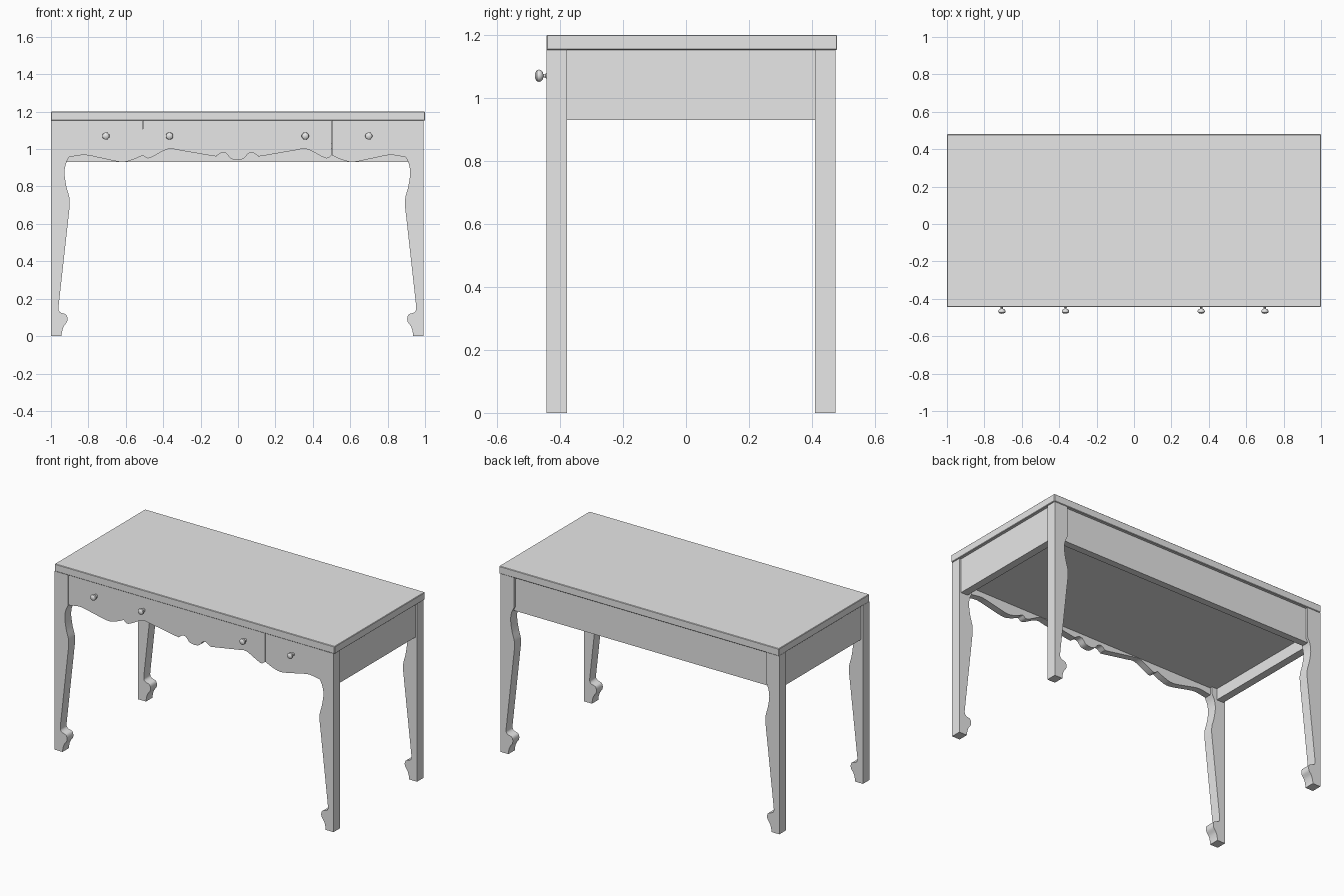
import bpy, bmesh, math
from mathutils import Matrix, Vector

cube = bpy.data.objects.get("Cube")
if cube:
    bpy.data.objects.remove(cube)

GREY = (0.8, 0.8, 0.8, 1.0)
mat = bpy.data.materials.new("light grey")
mat.use_nodes = True
mat.diffuse_color = GREY
mat.node_tree.nodes["Principled BSDF"].inputs["Base Color"].default_value = GREY

MID = -0.0035  # centre line of the frame under the top


def finish(bm, name, smooth=False):
    bmesh.ops.recalc_face_normals(bm, faces=bm.faces)
    mesh = bpy.data.meshes.new(name)
    bm.to_mesh(mesh)
    bm.free()
    mesh.materials.append(mat)
    obj = bpy.data.objects.new(name, mesh)
    bpy.context.collection.objects.link(obj)
    if smooth:
        bpy.ops.object.select_all(action='DESELECT')
        obj.select_set(True)
        bpy.context.view_layer.objects.active = obj
        bpy.ops.object.shade_smooth_by_angle(angle=math.radians(35))
    return obj


def box(name, x0, x1, y0, y1, z0, z1):
    bm = bmesh.new()
    bmesh.ops.create_cube(bm, size=1)
    for v in bm.verts:
        v.co = (x0 + (v.co.x + .5) * (x1 - x0),
                y0 + (v.co.y + .5) * (y1 - y0),
                z0 + (v.co.z + .5) * (z1 - z0))
    return finish(bm, name)


def curve(points, steps=5):
    """Smooth line through the points."""
    p = [Vector(q) for q in points]
    p = [p[0]] + p + [p[-1]]
    out = []
    for a, b, c, d in zip(p, p[1:], p[2:], p[3:]):
        for i in range(steps):
            t = i / steps
            out.append(0.5 * (2 * b + (c - a) * t + (2 * a - 5 * b + 4 * c - d) * t**2
                              + (3 * b - a - 3 * c + d) * t**3))
    return out + [p[-1]]


def slab(name, outline, y0, y1, side=1):
    """Extrude an x-z outline (x measured from the centre line) along y."""
    bm = bmesh.new()
    face = bm.faces.new([bm.verts.new((MID + side * x, y0, z)) for x, z in outline])
    ext = bmesh.ops.extrude_face_region(bm, geom=[face])
    moved = [g for g in ext["geom"] if isinstance(g, bmesh.types.BMVert)]
    bmesh.ops.translate(bm, verts=moved, vec=(0, y1 - y0, 0))
    return finish(bm, name, True)


# Table top
top = box("table_top", -1, 1, -0.443, 0.48, 1.152, 1.2)
bevel = top.modifiers.new("soft_edge", 'BEVEL')
bevel.width = 0.003
bevel.segments = 1

# Legs: straight outer edge, curved inner edge with a scroll foot
knee = curve([(.9, .957), (.917, .92), (.924, .87), (.914, .8), (.898, .74), (.897, .69)])
foot = curve([(.956, .16), (.955, .138), (.942, .125), (.918, .117), (.909, .1),
              (.911, .077), (.928, .052), (.937, .025), (.94, 0)])
leg = [(.996, 0), (.996, 1.153), (.9, 1.153)] + knee + foot
for side, s_name in ((1, "left"), (-1, "right")):
    slab("front_leg_" + s_name, leg, -0.443, -0.378, side)
    slab("back_leg_" + s_name, leg, 0.409, 0.475, side)

# Drawer fronts with wavy lower edges
outer_wave = curve([(.9, .957), (.87, .962), (.81, .968), (.72, .95), (.62, .931),
                    (.56, .943), (.505, .967)])
half = [(.504, .966), (.48, .951), (.45, .961), (.37, 1.0), (.3, .992), (.13, .963),
        (.11, .965), (.085, .98), (.06, .977), (.035, .95), (0, .942)]
centre_wave = curve(half + [(-x, z) for x, z in half[-2::-1]])
slab("centre_drawer", [(-.504, 1.153), (.504, 1.153)] + centre_wave, -0.44, -0.395)
for side, s_name in ((1, "left"), (-1, "right")):
    slab("side_drawer_" + s_name, [(.506, 1.153), (.9, 1.153)] + outer_wave,
         -0.438, -0.395, side)

# Aprons and the inner bottom panel
for side, s_name in ((1, "left"), (-1, "right")):
    xs = sorted((MID + side * .935, MID + side * .984))
    box("side_apron_" + s_name, *xs, -0.4, 0.43, 0.93, 1.153)
box("back_apron", -.94, .933, 0.415, 0.46, 0.93, 1.153)
box("bottom_panel", -.95, .943, -0.4, 0.42, 1.003, 1.03)

# Knobs: turned profile of (radius, distance out from the drawer)
PROFILE = [(.011, -.002), (.011, .003), (.006, .007), (.006, .014), (.013, .016),
           (.018, .022), (.0195, .028), (.018, .034), (.011, .039), (0, .041)]
for i, x in enumerate((-.703, -.363, .363, .703)):
    bm = bmesh.new()
    verts = [bm.verts.new((r, -.439 - d, 0)) for r, d in PROFILE]
    edges = [bm.edges.new(pair) for pair in zip(verts, verts[1:])]
    bmesh.ops.spin(bm, geom=verts + edges, axis=(0, 1, 0), cent=(0, 0, 0),
                   angle=math.tau, steps=20)
    bmesh.ops.remove_doubles(bm, verts=bm.verts, dist=1e-5)
    bmesh.ops.transform(bm, matrix=Matrix.Translation((MID + x, 0, 1.07)), verts=bm.verts)
    finish(bm, "knob_%d" % (i + 1), True)
